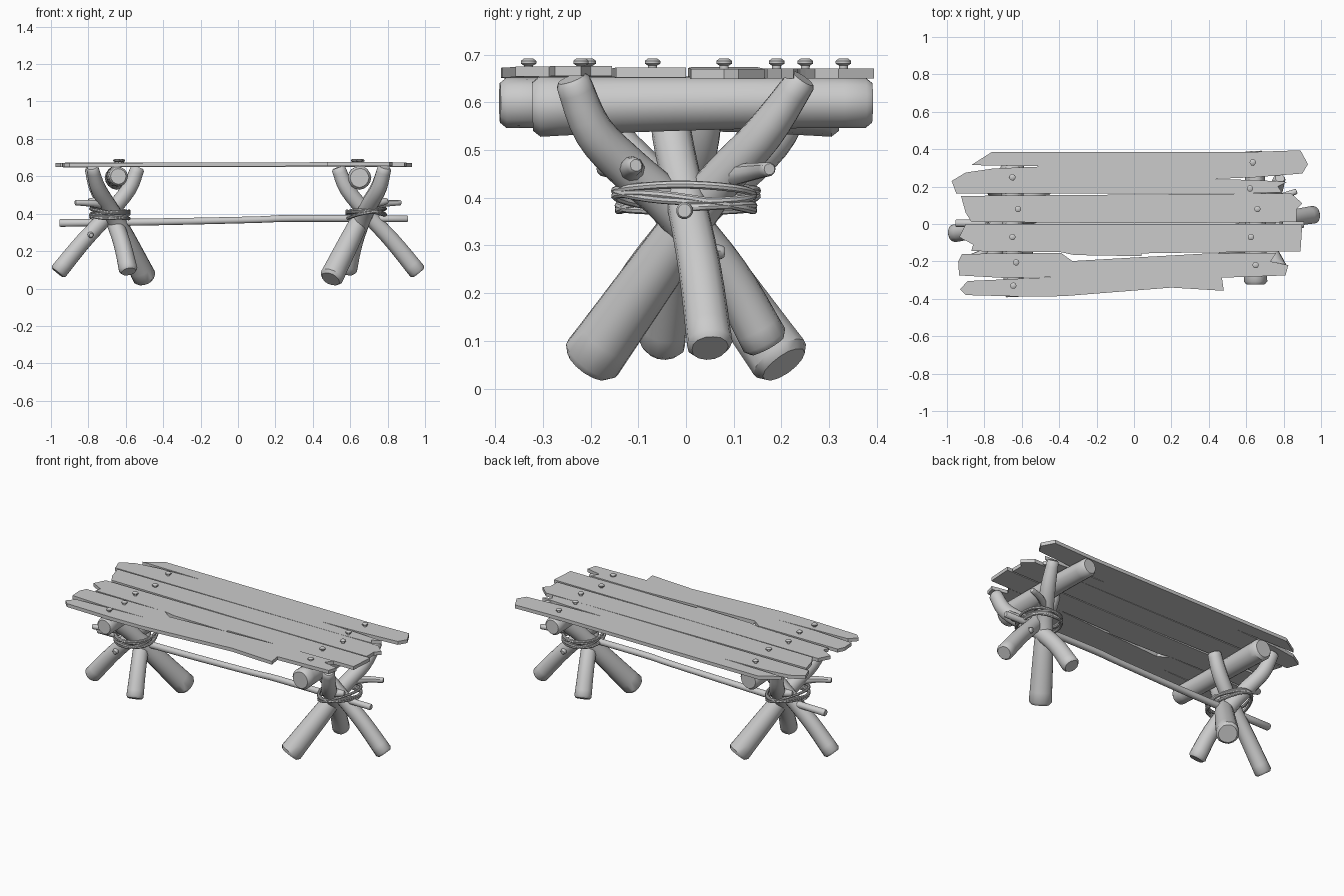
import bpy, bmesh, math, random
from mathutils import Vector, Matrix

if "Cube" in bpy.data.objects:
    bpy.data.objects.remove(bpy.data.objects["Cube"])

random.seed(4)


def finish(name, bm, smooth=True):
    bmesh.ops.recalc_face_normals(bm, faces=bm.faces)
    me = bpy.data.meshes.new(name)
    bm.to_mesh(me)
    bm.free()
    ob = bpy.data.objects.new(name, me)
    bpy.context.collection.objects.link(ob)
    if smooth:
        bpy.ops.object.select_all(action='DESELECT')
        ob.select_set(True)
        bpy.context.view_layer.objects.active = ob
        bpy.ops.object.shade_smooth_by_angle(angle=math.radians(40))
    return ob


def spline(pts, steps):
    """Catmull-Rom through (x, y, z, radius) points."""
    p = [Vector(q) for q in pts]
    p = [p[0] * 2 - p[1]] + p + [p[-1] * 2 - p[-2]]
    out = []
    for i in range(1, len(p) - 2):
        a, b, c, d = p[i - 1:i + 3]
        for k in range(steps):
            t = k / steps
            out.append(0.5 * (2 * b + (c - a) * t + (2 * a - 5 * b + 4 * c - d) * t ** 2
                              + (3 * b - a - 3 * c + d) * t ** 3))
    return out + [p[-2]]


def log(name, pts, sides=14, steps=4, wobble=0.03):
    """Tapered round limb along a smooth path with chamfered ends."""
    path = spline(pts, steps)
    pos = [q.to_3d() for q in path]
    rad = [q.w for q in path]
    lump = [1 + random.uniform(-wobble, wobble) for _ in range(sides)]
    # extra rings make the rounded ends
    d0, d1 = (pos[1] - pos[0]).normalized(), (pos[-1] - pos[-2]).normalized()
    r0, r1 = rad[0], rad[-1]
    pos = [pos[0], pos[0] + d0 * r0 * .25] + pos[1:-1] + [pos[-1] - d1 * r1 * .25, pos[-1]]
    rad = [r0 * .8, r0] + rad[1:-1] + [r1, r1 * .8]
    bm = bmesh.new()
    u, rings = None, []
    for i, c in enumerate(pos):
        t = (pos[min(i + 1, len(pos) - 1)] - pos[max(i - 1, 0)]).normalized()
        if u is None:
            u = t.orthogonal()
        u = (u - t * u.dot(t)).normalized()
        v = t.cross(u)
        rings.append([bm.verts.new(c + (u * math.cos(a) + v * math.sin(a)) * rad[i] * lump[k])
                      for k in range(sides) for a in [k * math.tau / sides]])
    for a, b in zip(rings, rings[1:]):
        for k in range(sides):
            j = (k + 1) % sides
            bm.faces.new((a[k], a[j], b[j], b[k]))
    bm.faces.new(rings[0][::-1])
    bm.faces.new(rings[-1])
    return finish(name, bm)


def plank(name, outline, z, tilt=0.0, thick=0.021):
    """Extruded splintered board, slightly sloped along x."""
    bm = bmesh.new()
    f = bm.faces.new([bm.verts.new((x, y, z + tilt * x)) for x, y in outline])
    r = bmesh.ops.extrude_face_region(bm, geom=[f])
    bmesh.ops.translate(bm, vec=(0, 0, thick),
                        verts=[e for e in r['geom'] if isinstance(e, bmesh.types.BMVert)])
    bmesh.ops.triangulate(bm, faces=[g for g in bm.faces if len(g.verts) > 4])
    return finish(name, bm, False)


# Table top boards with split, broken ends
plank("back_board", [(-.76, .385), (.6, .384), (.89, .394), (.93, .32), (.90, .27), (.65, .25),
                     (.40, .24), (.65, .235), (.82, .225), (.77, .2), (.79, .17), (.6, .163),
                     (-.95, .162), (-.975, .23), (-.9, .275), (-.75, .297), (-.47, .308),
                     (-.87, .315)], .650)
plank("middle_back_board", [(-.925, .15), (.3, .16), (.84, .164), (.9, .11), (.87, .08),
                            (.87, .01), (0, .004), (-.87, .012), (-.9, .06)], .651, -.002)
plank("middle_front_board", [(-.9, 0), (.9, 0), (.89, -.147), (.3, -.153), (.04, -.157),
                             (.04, -.172), (-.32, -.166), (-.39, -.151), (-.87, -.145),
                             (-.86, -.11), (-.935, -.07)], .650, .002)
plank("front_board", [(-.92, -.16), (-.39, -.155), (-.33, -.198), (.04, -.177), (.4, -.157),
                      (.76, -.155), (.73, -.2), (.825, -.22), (.81, -.275), (.47, -.287),
                      (.48, -.357), (.2, -.34), (-.38, -.386), (-.6, -.388), (-.9, -.38),
                      (-.93, -.35), (-.89, -.305), (-.43, -.284), (-.7, -.288), (-.935, -.275),
                      (-.94, -.2)], .653, .003)

# Domed nails through the boards into the beams
nails = [(.635, .33), (.62, .19), (.66, .08), (.625, -.07), (.65, -.22),
         (-.65, .25), (-.62, .08), (-.65, -.07), (-.63, -.205), (-.645, -.33)]
bm = bmesh.new()
prof = [(.009, .655), (.010, .677), (.017, .681), (.017, .687), (.010, .692)]
for x, y in nails:
    rings = [[bm.verts.new((x + r * math.cos(k * math.tau / 10), y + r * math.sin(k * math.tau / 10), z))
              for k in range(10)] for r, z in prof]
    for a, b in zip(rings, rings[1:]):
        for k in range(10):
            bm.faces.new((a[k], a[(k + 1) % 10], b[(k + 1) % 10], b[k]))
    bm.faces.new(rings[0][::-1])
    bm.faces.new(rings[-1])
finish("nails", bm)

# Right trestle: cross beam, three crossing legs, branch stubs
trestle = [
    log("beam", [(.65, -.322, .592, .063), (.65, -.1, .597, .058), (.65, .15, .6, .054),
                 (.64, .39, .6, .052)], sides=16),
    log("outer_leg", [(.965, .05, .085, .048), (.83, .028, .25, .045), (.70, 0, .39, .042),
                      (.585, -.03, .53, .042), (.535, -.04, .648, .038)]),
    log("long_leg", [(.495, -.205, .05, .064), (.60, -.055, .26, .056), (.675, .05, .41, .046),
                     (.745, .16, .53, .042), (.78, .245, .65, .032)]),
    log("short_leg", [(.585, .17, .09, .05), (.62, .085, .24, .046), (.67, -.03, .38, .045),
                      (.71, -.12, .46, .045), (.755, -.195, .54, .042), (.785, -.24, .65, .037)]),
    log("long_leg_stub", [(.70, .08, .445, .026), (.78, .14, .455, .019), (.87, .175, .46, .015)], 10),
    log("short_leg_stub", [(.70, -.11, .455, .032), (.76, -.115, .463, .024),
                           (.80, -.105, .468, .016)], 10),
    log("outer_leg_stub", [(.80, .02, .29, .022), (.79, .055, .287, .018), (.785, .08, .285, .013)], 10),
]

# Rope binding wound three and a half times round the crossing
turns, n = 3.5, 98
rope = []
for i in range(n + 1):
    t = i / n
    a = math.tau * turns * t
    r = 1 + .06 * math.sin(3 * a)
    x, y = .102 * r * math.cos(a), .145 * r * math.sin(a)
    rope.append((.685 + x, .005 + y, .38 + .042 * t - .07 * y + .012 * math.sin(a * 1.4), .0085))
trestle.append(log("rope", rope, 8, 1, 0))

# Left trestle is the same one turned half round
for ob in trestle:
    c = ob.copy()
    c.data = ob.data.copy()
    c.data.transform(Matrix.Rotation(math.pi, 4, 'Z'))
    c.name = "left_" + ob.name
    ob.name = "right_" + ob.name
    bpy.context.collection.objects.link(c)

# Long stretcher pole
log("stretcher", [(-.955, .005, .35, .021), (-.4, 0, .357, .019), (.1, 0, .368, .018),
                  (.3, 0, .375, .019), (.91, -.003, .373, .018)], 12)
